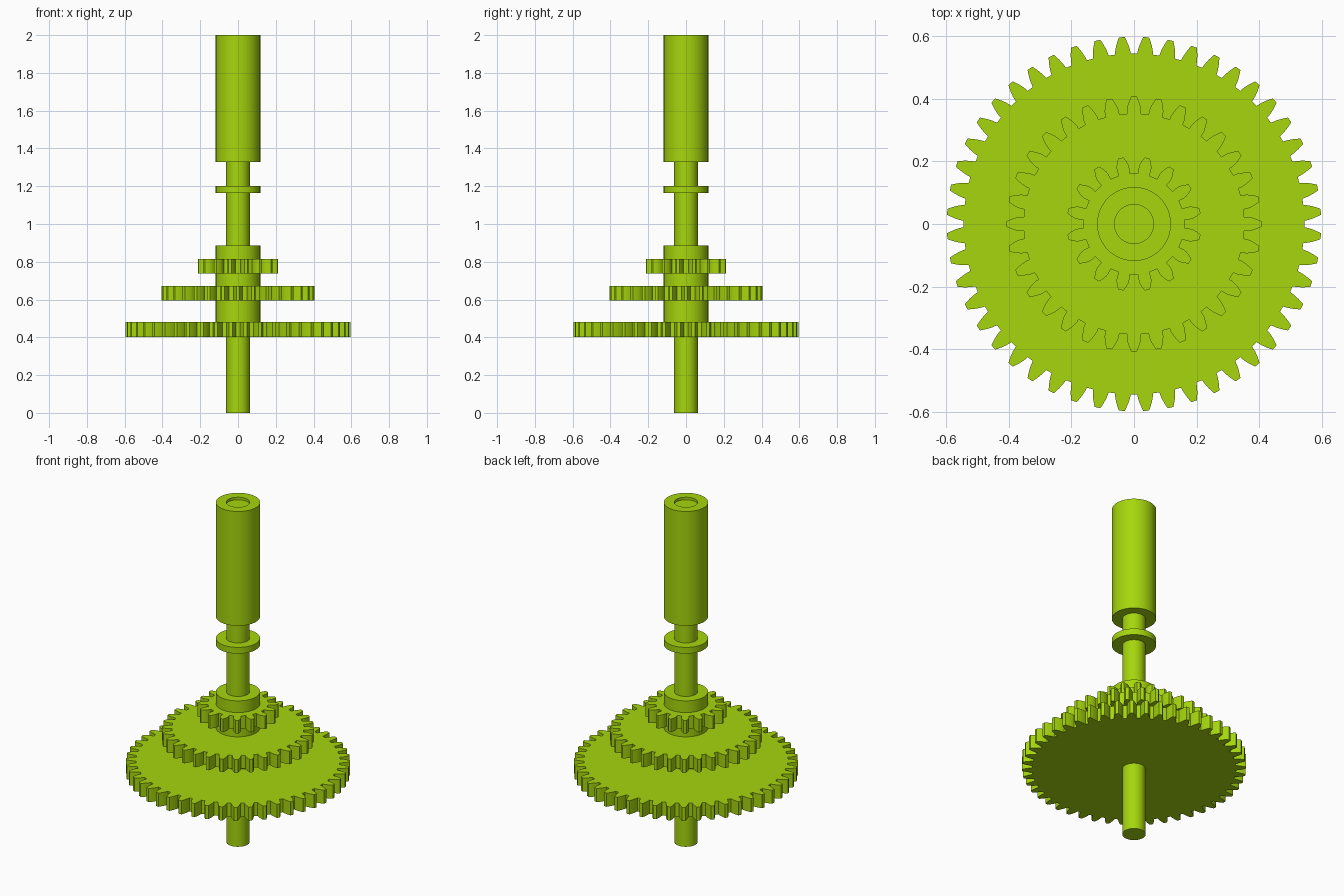
import bpy, bmesh, math

if "Cube" in bpy.data.objects:
    bpy.data.objects.remove(bpy.data.objects["Cube"])

green = bpy.data.materials.new("lime green")
green.diffuse_color = (0.381, 0.672, 0.004, 1)
green.use_nodes = True
green.node_tree.nodes["Principled BSDF"].inputs["Base Color"].default_value = green.diffuse_color

MODULE = 0.0239      # shared tooth size of all gears
SHAFT_R, HUB_R = 0.0625, 0.118


def finish(name, bm):
    bmesh.ops.recalc_face_normals(bm, faces=bm.faces[:])
    mesh = bpy.data.meshes.new(name)
    bm.to_mesh(mesh)
    bm.free()
    mesh.materials.append(green)
    ob = bpy.data.objects.new(name, mesh)
    bpy.context.collection.objects.link(ob)
    bpy.ops.object.select_all(action='DESELECT')
    ob.select_set(True)
    bpy.context.view_layer.objects.active = ob
    bpy.ops.object.shade_smooth_by_angle(angle=math.radians(25))
    return ob


def lathe(name, profile, steps=64):
    """Spin an (r, z) profile that starts and ends on the axis."""
    bm = bmesh.new()
    vs = [bm.verts.new((r, 0, z)) for r, z in profile]
    es = [bm.edges.new(p) for p in zip(vs, vs[1:])]
    bmesh.ops.spin(bm, geom=vs + es, axis=(0, 0, 1), cent=(0, 0, 0),
                   angle=math.tau, steps=steps, use_merge=True)
    bmesh.ops.remove_doubles(bm, verts=bm.verts[:], dist=1e-5)
    return finish(name, bm)


def gear(name, teeth, z0, z1, offset):
    """Spur gear with involute teeth, 20 degree pressure angle."""
    pitch_r = MODULE * teeth / 2
    tip_r, root_r = pitch_r + MODULE, pitch_r - 1.25 * MODULE
    base_r = pitch_r * math.cos(math.radians(20))

    def half_angle(r):
        def inv(a):
            return math.tan(a) - a
        a = math.acos(min(1, base_r / r))
        return math.pi / (2 * teeth) + inv(math.radians(20)) - inv(a)

    radii = [root_r + (tip_r - root_r) * i / 6 for i in range(7)]
    flank = [(r, half_angle(r)) for r in radii]
    tooth = [(r, -h) for r, h in flank] + [(r, h) for r, h in reversed(flank)]
    bm = bmesh.new()
    ring = []
    for k in range(teeth):
        centre = math.tau * (k + offset) / teeth
        ring += [bm.verts.new((r * math.cos(centre + a), r * math.sin(centre + a), z0))
                 for r, a in tooth]
    face = bm.faces.new(ring)
    top = bmesh.ops.extrude_face_region(bm, geom=[face], use_keep_orig=True)["geom"]
    bmesh.ops.translate(bm, vec=(0, 0, z1 - z0),
                        verts=[v for v in top if isinstance(v, bmesh.types.BMVert)])
    return finish(name, bm)


# Stepped shaft: lower rod, hub, collar and upper sleeve with a shallow bore
lathe("stepped_shaft", [
    (0, 0), (SHAFT_R, 0), (SHAFT_R, 0.44),
    (HUB_R, 0.44), (HUB_R, 0.885), (SHAFT_R, 0.885),
    (SHAFT_R, 1.163), (HUB_R, 1.163), (HUB_R, 1.20), (SHAFT_R, 1.20),
    (SHAFT_R, 1.327), (HUB_R, 1.327), (HUB_R, 2.0),
    (SHAFT_R, 2.0), (SHAFT_R, 1.985), (0, 1.985)])

# Three stacked gears
gear("large_gear", 48, 0.402, 0.482, 0.5)
gear("middle_gear", 32, 0.596, 0.673, 0)
gear("small_gear", 16, 0.739, 0.816, 0.5)
